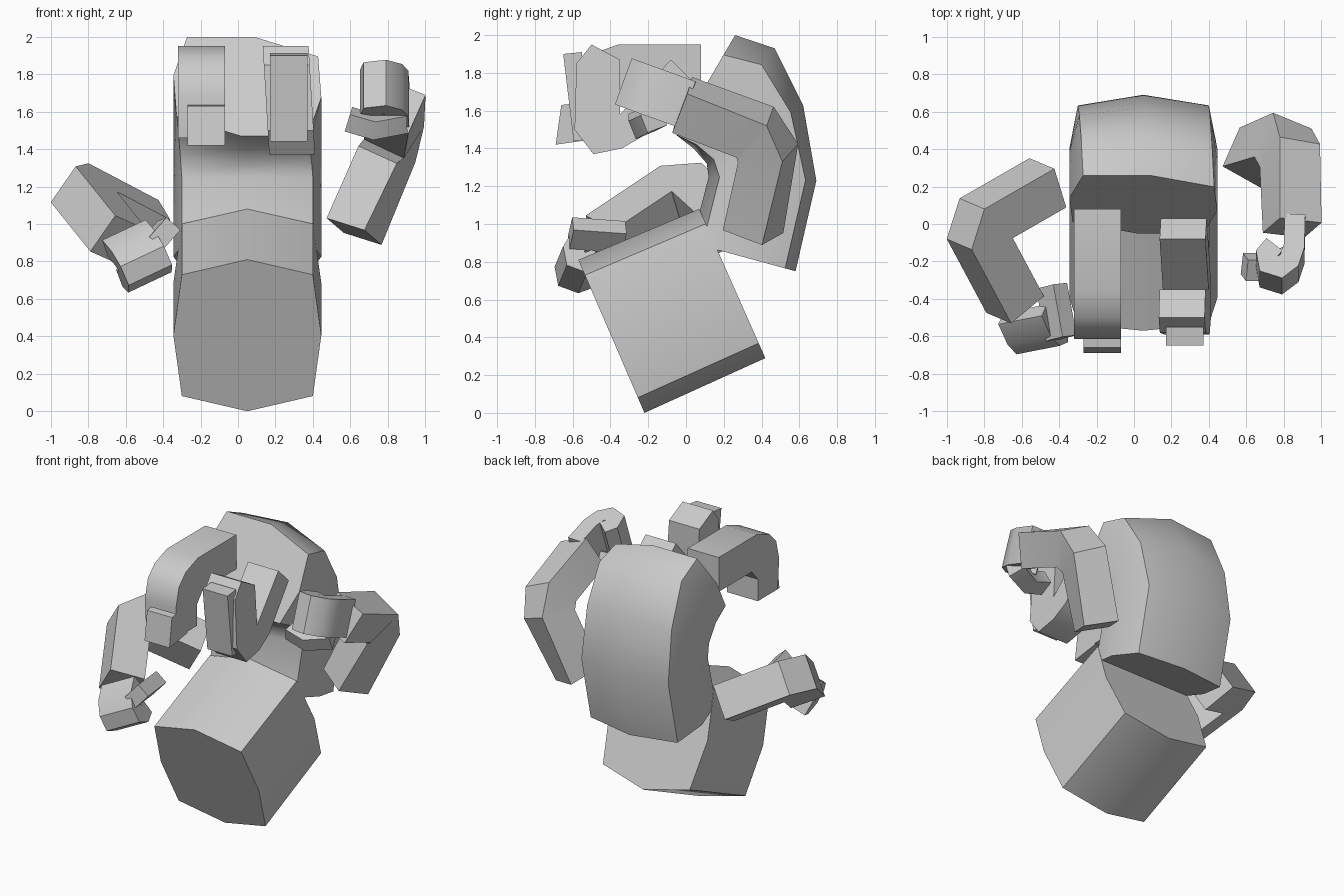
import bpy, bmesh
from mathutils import Vector as V

if "Cube" in bpy.data.objects:
    bpy.data.objects.remove(bpy.data.objects["Cube"])


def loft(name, rings, angle=0.6):
    """Closed skin through equal-sized rings, capped at both ends."""
    bm = bmesh.new()
    vs = [[bm.verts.new(p) for p in r] for r in rings]
    n = len(vs[0])
    for a, b in zip(vs, vs[1:]):
        for i in range(n):
            j = (i + 1) % n
            bm.faces.new((a[i], a[j], b[j], b[i]))
    bm.faces.new(vs[0])
    bm.faces.new(vs[-1])
    bmesh.ops.recalc_face_normals(bm, faces=bm.faces)
    me = bpy.data.meshes.new(name)
    bm.to_mesh(me)
    bm.free()
    ob = bpy.data.objects.new(name, me)
    bpy.context.collection.objects.link(ob)
    bpy.context.view_layer.objects.active = ob
    for o in bpy.context.selected_objects:
        o.select_set(False)
    ob.select_set(True)
    bpy.ops.object.shade_smooth_by_angle(angle=angle)
    return ob


def sweep(name, pts, w, h, u, u0=None):
    """Mitred rectangular bar; u is the side direction, u0 its value at the start (twist)."""
    pts = [V(p) for p in pts]
    u = V(u).normalized()
    u0 = V(u0).normalized() if u0 else u
    rings = []
    for i, p in enumerate(pts):
        d0 = (p - pts[i - 1]).normalized() if i else (pts[1] - p).normalized()
        d1 = (pts[i + 1] - p).normalized() if i < len(pts) - 1 else d0
        t = (d0 + d1).normalized()
        side = u0.lerp(u, i / (len(pts) - 1))
        v = t.cross(side).normalized()
        a = v.cross(t).normalized() * w / 2
        v = v * (h / 2 / t.dot(d0))
        rings.append([p + a + v, p - a + v, p - a - v, p + a - v])
    return loft(name, rings)


def arm(name, end, elbow, wrist, u0=None, bevel=0.09, size=0.24):
    end, elbow, wrist = V(end), V(elbow), V(wrist)
    d0, d1 = (end - elbow).normalized(), (wrist - elbow).normalized()
    path = [end, elbow + d0 * bevel, elbow + d1 * bevel, wrist]
    sweep(name, path, size, size, d0.cross(d1), u0)


def hand(name, o, e1, e2, pts):
    o, e1, e2 = V(o), V(e1).normalized(), V(e2).normalized()
    sweep(name, [o + e1 * a + e2 * b for a, b in pts], 0.26, 0.11, e1.cross(e2))


def prism(name, prof, x0, x1, skew=0):
    """Side profile (y, z) extruded across x; skew slides x with height."""
    return loft(name, [[(x + skew * (1.65 - z), y, z) for y, z in prof] for x in (x0, x1)])


# Bulging eight-sided section shared by head and torso: (x, depth 0..1)
OCT = [(0, 0), (.35, .1), (.395, .5), (.35, .9), (0, 1),
       (-.35, .9), (-.395, .5), (-.35, .1)]


def section(a, b, roll=0):
    """Ring from back point a to front point b, optionally rolled toward the right."""
    ring = []
    for x, s in OCT:
        s2 = s + roll * x
        ring.append((0.05 + x + roll * (0.5 - s) * 0.25,
                     a[0] + (b[0] - a[0]) * s2, a[1] + (b[1] - a[1]) * s2))
    return ring


# Head and curled torso
loft("head", [section((-.57, .81), (-.22, 0)), section((.07, 1.08), (.42, .29))], 0.85)
loft("torso", [section(*r) for r in [
    ((.26, 2.0), (-.05, 1.47), .28), ((.47, 1.93), (.04, 1.40), .18),
    ((.62, 1.63), (.11, 1.32), .08), ((.69, 1.23), (.12, 1.25)), ((.58, .75), (.03, .90))]], 0.85)

# Bent arms
arm("right_arm", (.62, .355, .96), (.83, .45, 1.455), (.845, -.02, 1.63), (-.83, .48, .3))
arm("left_arm", (-.46, .22, .98), (-.86, -.01, 1.19), (-.635, -.43, .91))

# Curled hands and thumbs
CURL = [(.08, .2), (.075, .02), (.05, -.06), (0, -.1), (-.06, -.08), (-.07, -.02), (-.03, .03)]
hand("right_hand", (.78, -.18, 1.70), (1, 0, 0), (0, .94, -.34), CURL)
hand("left_hand", (-.53, -.56, .82), (-.215, -.646, .726), (-.4, .74, .54),
     [(.04, .14), (.055, .02), (.03, -.05), (-.02, -.08), (-.07, -.05), (-.09, .02)])
sweep("right_thumb", [(.88, -.17, 1.55), (.72, -.23, 1.52), (.59, -.23, 1.56)], .12, .1, (0, 1, .4))
sweep("left_thumb", [(-.44, -.33, .93), (-.39, -.61, .95)], .14, .1, (.6, .3, .7))

# Right leg folded tight, with its foot against the shin
prism("right_leg", [(-.08, 1.87), (.03, 1.76), (-.22, 1.47), (-.34, 1.40), (-.49, 1.37),
                    (-.59, 1.50), (-.58, 1.85), (-.50, 1.95), (-.35, 1.87), (-.35, 1.58)], .15, .395, .06)
prism("right_foot", [(-.65, 1.90), (-.55, 1.91), (-.55, 1.44), (-.595, 1.44)], .17, .37)

# Left leg bent at a right angle
prism("left_leg", [(.08, 1.95), (-.36, 1.95), (-.5, 1.90), (-.58, 1.82), (-.615, 1.68),
                   (-.60, 1.46), (-.37, 1.46), (-.37, 1.62), (-.30, 1.70), (.08, 1.70)], -.32, -.07)
prism("left_foot", [(-.66, 1.63), (-.58, 1.64), (-.48, 1.45), (-.69, 1.42)], -.27, -.07)
